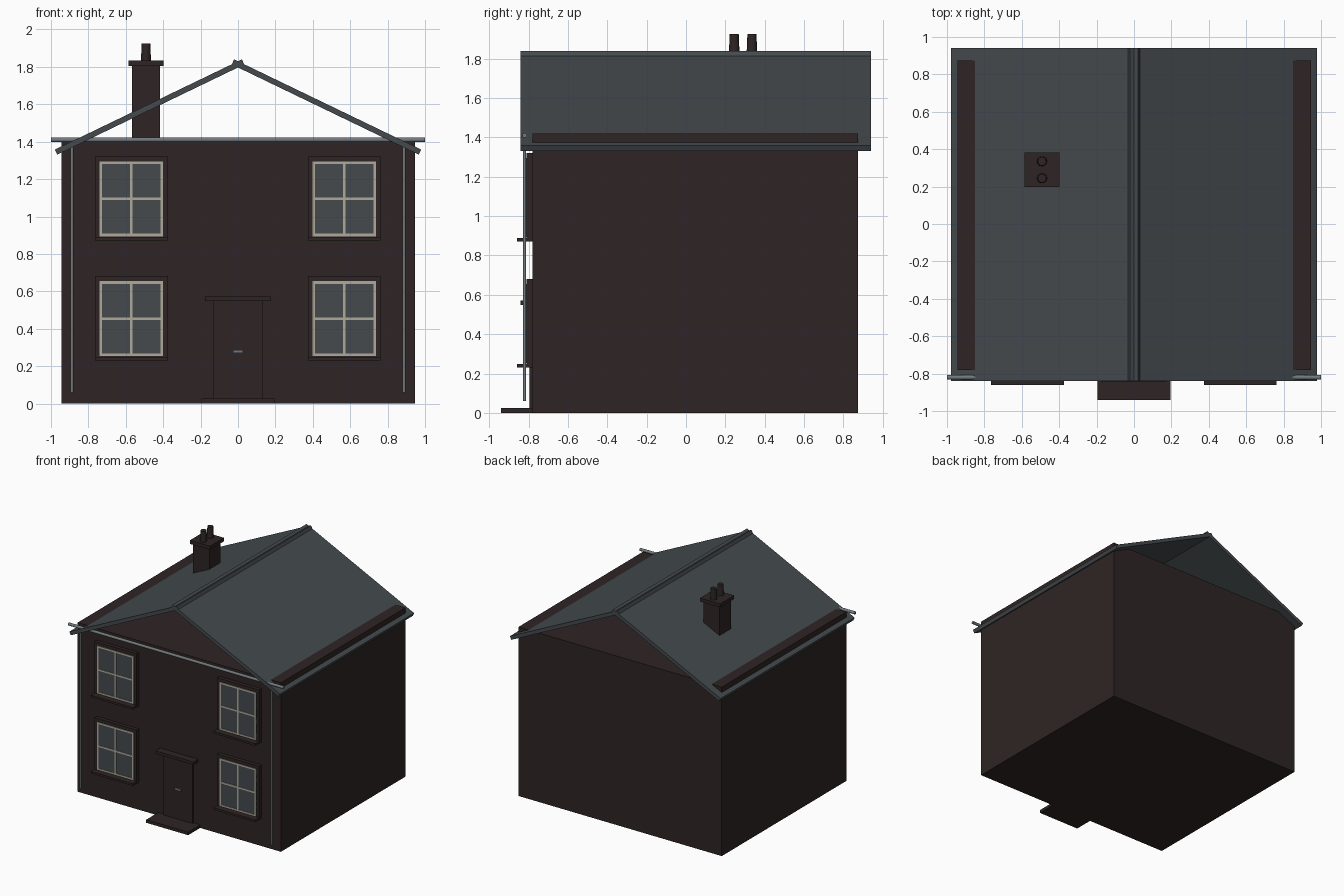
import bpy, math
from mathutils import Matrix, Vector

cube = bpy.data.objects.get("Cube")
if cube:
    bpy.data.objects.remove(cube, do_unlink=True)


def material(name, rgb):
    m = bpy.data.materials.new(name)
    m.use_nodes = True
    col = (*rgb, 1)
    m.diffuse_color = col
    m.node_tree.nodes["Principled BSDF"].inputs["Base Color"].default_value = col
    return m


BRICK = material("dark_brick", (0.028, 0.018, 0.018))
SLATE = material("slate", (0.058, 0.068, 0.075))
GLASS = material("glass", (0.058, 0.068, 0.076))
CREAM = material("cream_frame", (0.43, 0.40, 0.33))
METAL = material("grey_pipe", (0.17, 0.19, 0.20))


def box(name, x, y, z, mat):
    """Box from (min, max) ranges on each axis."""
    corners = [(a, b, c) for a in x for b in y for c in z]
    faces = [(0, 1, 3, 2), (4, 6, 7, 5), (0, 4, 5, 1),
             (2, 3, 7, 6), (0, 2, 6, 4), (1, 5, 7, 3)]
    return mesh(name, corners, faces, mat)


def mesh(name, verts, faces, mat):
    me = bpy.data.meshes.new(name)
    me.from_pydata(verts, [], faces)
    me.materials.append(mat)
    ob = bpy.data.objects.new(name, me)
    bpy.context.collection.objects.link(ob)
    return ob


def rod(name, start, end, radius, mat, radius_top=None):
    """Round rod, optionally tapered, between two points."""
    a, b = Vector(start), Vector(end)
    bpy.ops.mesh.primitive_cone_add(
        vertices=16, radius1=radius, radius2=radius_top or radius,
        depth=(b - a).length, location=(a + b) / 2,
        rotation=(b - a).to_track_quat('Z', 'Y').to_euler())
    ob = bpy.context.object
    ob.name = name
    ob.data.materials.append(mat)
    bpy.ops.object.shade_smooth_by_angle()
    return ob


WALL = -0.78

# Main block; its upper side edges rise through the roof
box("house_walls", (-0.945, 0.945), (WALL, 0.875), (0, 1.42), BRICK)

# Two roof slabs crossing at the ridge, gables left open
PITCH, SLAB = math.atan(0.482), 0.03
for side, sign in (("left", 1), ("right", -1)):
    slab = box(side + "_roof_slab", (-0.023, 1.087), (-0.84, 0.94), (-SLAB, 0), SLATE)
    slab.data.transform(Matrix.Translation((0, 0, 1.83)) @ Matrix.Rotation(PITCH, 4, 'Y'))
    if sign < 0:
        slab.data.transform(Matrix.Scale(-1, 4, (1, 0, 0)))
        slab.data.flip_normals()

# Chimney with cap and two pots
CX, CY = -0.492, 0.29
box("chimney_stack", (CX - 0.075, CX + 0.075), (CY - 0.075, CY + 0.075), (1.42, 1.805), BRICK)
box("chimney_cap", (CX - 0.093, CX + 0.093), (CY - 0.093, CY + 0.093), (1.805, 1.835), BRICK)
for label, dy in (("front", -0.045), ("back", 0.045)):
    rod(label + "_chimney_pot", (CX, CY + dy, 1.83), (CX, CY + dy, 1.926), 0.027, BRICK, 0.023)

# Gutter and downpipes
rod("front_gutter", (-1, -0.82, 1.41), (1, -0.82, 1.41), 0.012, METAL)
for side, sign in (("left", 1), ("right", -1)):
    x = sign * 0.888
    rod(side + "_downpipe", (x, -0.82, 0.06), (x, -0.82, 1.41), 0.008, METAL)


def window(name, cx, base):
    """Surround, sill, pane and cream bars; base is the bottom of the sill."""
    top = base + 0.45
    box(name + "_surround", (cx - 0.195, cx + 0.195), (-0.81, WALL), (base + 0.01, top), BRICK)
    box(name + "_sill", (cx - 0.195, cx + 0.195), (-0.86, WALL), (base, base + 0.018), BRICK)
    x0, x1, z0, z1 = cx - 0.17, cx + 0.17, base + 0.022, top - 0.027
    box(name + "_pane", (x0, x1), (-0.812, -0.809), (z0, z1), GLASS)
    t, h, y = 0.014, 0.007, (-0.816, -0.809)
    mid = (z0 + z1) / 2
    for label, bx, bz in (
            ("left_frame", (x1 - t, x1), (z0, z1)),
            ("right_frame", (x0, x0 + t), (z0, z1)),
            ("top_frame", (x0 + t, x1 - t), (z1 - t, z1)),
            ("bottom_frame", (x0 + t, x1 - t), (z0, z0 + t)),
            ("upright_bar", (cx - h, cx + h), (z0 + t, z1 - t))):
        box(name + "_" + label, bx, y, bz, CREAM)
    for label, bx in (("left", (cx + h, x1 - t)), ("right", (x0 + t, cx - h))):
        box(name + "_" + label + "_cross_bar", bx, y, (mid - h, mid + h), CREAM)


for side, cx in (("left", 0.568), ("right", -0.57)):
    window("lower_" + side + "_window", cx, 0.231)
    window("upper_" + side + "_window", cx, 0.872)

# Front door
box("door", (-0.134, 0.134), (-0.795, WALL), (0.025, 0.548), BRICK)
box("door_lintel", (-0.176, 0.176), (-0.842, WALL), (0.548, 0.572), BRICK)
box("door_step", (-0.195, 0.195), (-0.94, WALL), (0, 0.026), BRICK)
box("door_handle", (-0.027, 0.027), (-0.805, -0.795), (0.27, 0.287), METAL)
